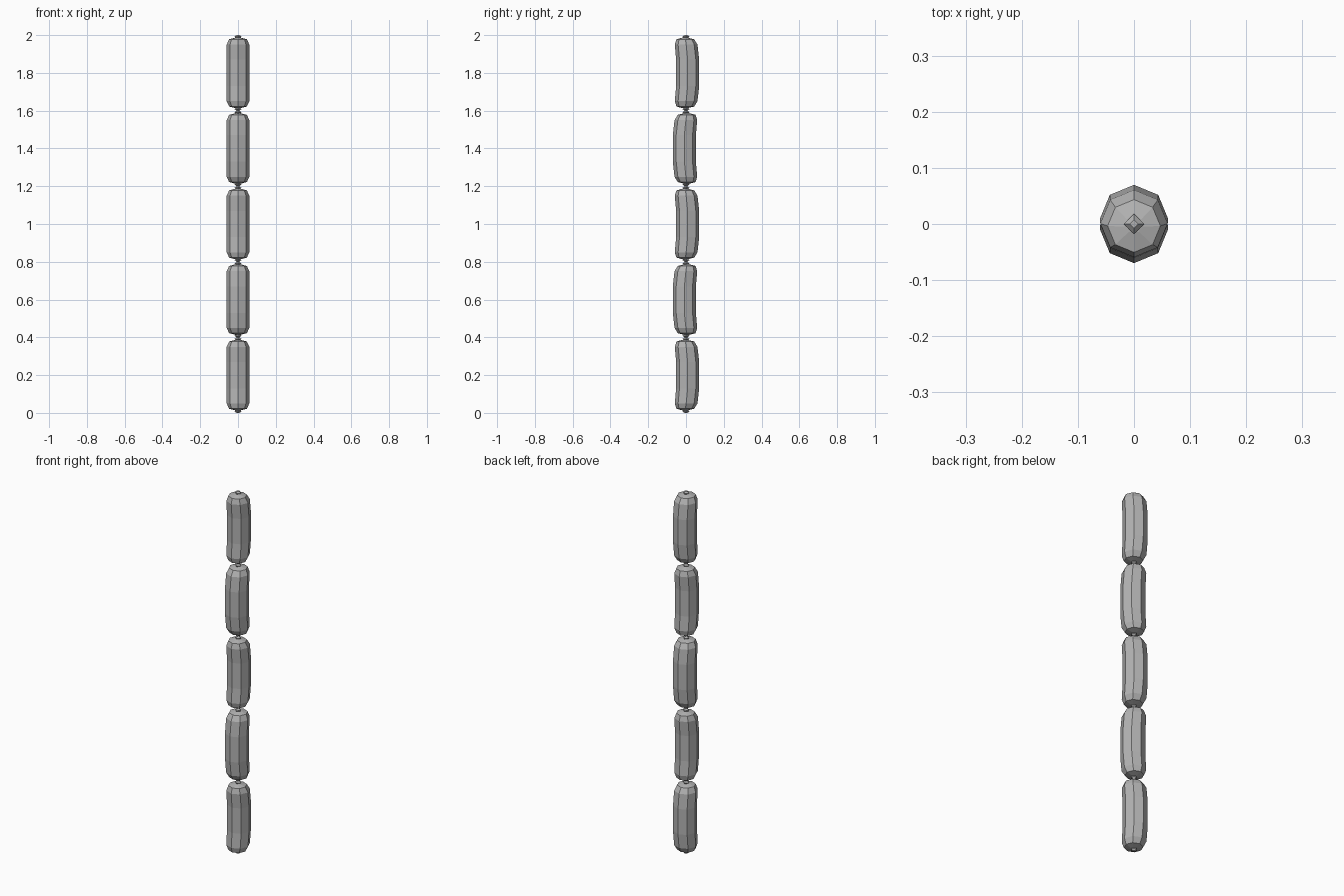
import bpy
import bmesh
from math import cos, sin, pi

PITCH = 0.4
LINKS = 5

cube = bpy.data.objects.get("Cube")
if cube:
    bpy.data.objects.remove(cube, do_unlink=True)

casing = bpy.data.materials.new("casing_grey")
casing.use_nodes = True
GREY = (0.45, 0.45, 0.45, 1)
casing.diffuse_color = GREY
casing.node_tree.nodes["Principled BSDF"].inputs["Base Color"].default_value = GREY


def lathe(name, rings, sides):
    """Flat-shaded closed tube through rings of (radius, height, y offset)."""
    bm = bmesh.new()
    loops = []
    for radius, z, shift in rings:
        loops.append([bm.verts.new((radius * cos(2 * pi * i / sides),
                                    radius * sin(2 * pi * i / sides) + shift, z))
                      for i in range(sides)])
    for low, high in zip(loops, loops[1:]):
        for i in range(sides):
            j = (i + 1) % sides
            bm.faces.new((low[i], low[j], high[j], high[i]))
    bm.faces.new(reversed(loops[0]))
    bm.faces.new(loops[-1])
    mesh = bpy.data.meshes.new(name)
    bm.to_mesh(mesh)
    bm.free()
    mesh.materials.append(casing)
    obj = bpy.data.objects.new(name, mesh)
    bpy.context.collection.objects.link(obj)
    return obj


# Half of a link: radius and distance from its middle
HALF = [(0.061, 0.07), (0.06, 0.15), (0.047, 0.178), (0.012, 0.187)]
profile = [(r, -d) for r, d in reversed(HALF)] + HALF

# Sausage links, bowed to the back and the front in turn
for n in range(LINKS):
    bow = 0.011 if n % 2 == 0 else -0.011
    middle = PITCH * (n + 0.5)
    rings = [(r, middle + d, bow * (1 - 2 * (d / 0.19) ** 2 * 0.75))
             for r, d in profile]
    lathe(f"sausage_link_{n + 1}", rings, 8)

# Twisted casing knots: pinched at the links, flared between them
for n in range(LINKS + 1):
    z = PITCH * n
    flare = [(0.01, -0.018, 0), (0.018, -0.008, 0), (0.007, 0, 0),
             (0.018, 0.008, 0), (0.01, 0.018, 0)]
    if n == 0:
        flare = [(0.008, 0, 0)] + flare[3:]
    elif n == LINKS:
        flare = flare[:2] + [(0.008, 0, 0)]
    lathe(f"casing_knot_{n + 1}", [(r, z + d, y) for r, d, y in flare], 4)
